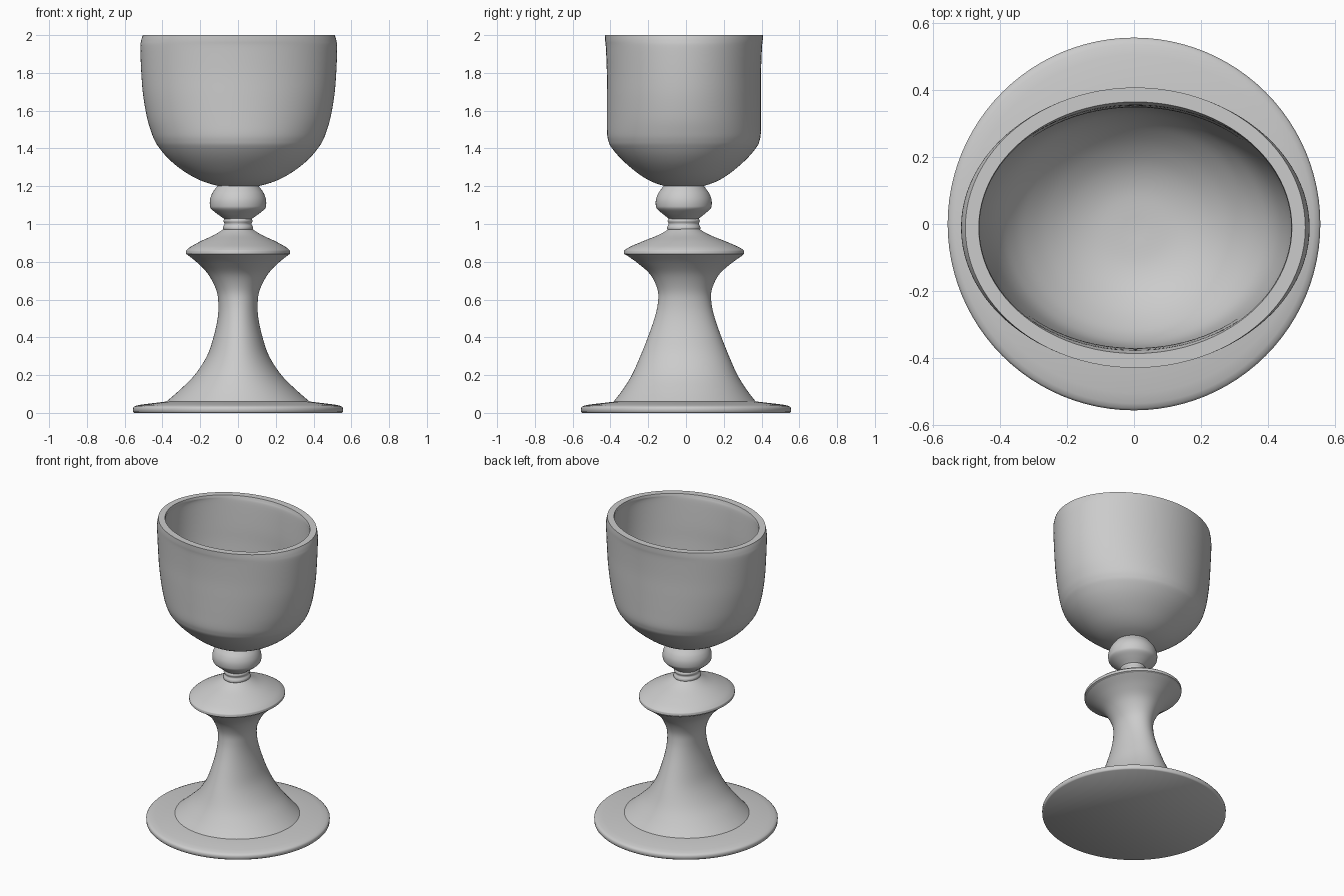
import bpy, bmesh, math

SEG = 96


def smooth_rows(rows, steps=5):
    """Catmull-Rom interpolation through a profile."""
    out = []
    for i in range(len(rows) - 1):
        p0, p1, p2, p3 = (rows[max(i - 1, 0)], rows[i], rows[i + 1],
                          rows[min(i + 2, len(rows) - 1)])
        for s in range(steps):
            t = s / steps
            out.append(tuple(0.5 * (2 * b + (c - a) * t + (2 * a - 5 * b + 4 * c - d) * t * t
                                    + (3 * b - a - 3 * c + d) * t ** 3)
                             for a, b, c, d in zip(p0, p1, p2, p3)))
    return out + [rows[-1]]


def loft(name, rows, cx=0.0, cy=0.0, angle=35):
    """Skin elliptical rings given as (z, x radius, y radius), capped at both ends."""
    bm = bmesh.new()
    rings = []
    for z, rx, ry in rows:
        rings.append([bm.verts.new((cx + rx * math.cos(2 * math.pi * k / SEG),
                                    cy + ry * math.sin(2 * math.pi * k / SEG), z))
                      for k in range(SEG)])
    for a, b in zip(rings, rings[1:]):
        for k in range(SEG):
            n = (k + 1) % SEG
            bm.faces.new((a[k], a[n], b[n], b[k]))
    bm.faces.new(rings[0][::-1])
    bm.faces.new(rings[-1])
    bmesh.ops.recalc_face_normals(bm, faces=bm.faces)
    me = bpy.data.meshes.new(name)
    bm.to_mesh(me)
    bm.free()
    ob = bpy.data.objects.new(name, me)
    bpy.context.collection.objects.link(ob)
    bpy.ops.object.select_all(action='DESELECT')
    ob.select_set(True)
    bpy.context.view_layer.objects.active = ob
    bpy.ops.object.shade_smooth_by_angle(angle=math.radians(angle))
    return ob


# Flat round foot with a softened edge
loft("foot", [(0, .55, .55), (.006, .556, .556), (.026, .557, .557), (.033, .551, .551),
              (.039, .537, .537), (.045, .505, .505), (.06, .38, .375)], angle=50)

# Flared stem, oval in section, up to the collar edge
stem = smooth_rows([(.055, .385, .38), (.12, .31, .33), (.2, .23, .28), (.3, .165, .235),
                    (.4, .13, .195), (.5, .108, .16), (.58, .104, .142), (.65, .115, .143),
                    (.73, .155, .18), (.79, .21, .245), (.835, .265, .308)])
loft("stem", stem, cy=-.007)

# Collar with a thin rim and a curved cone on top
collar = [(.835, .265, .308), (.842, .276, .318), (.858, .276, .318)]
collar += smooth_rows([(.86, .275, .317), (.88, .25, .285), (.91, .195, .215),
                       (.94, .13, .14), (.965, .088, .094), (.98, .07, .078)])
loft("collar", collar, cy=-.01)

# Small neck ring and barrel-shaped knob
loft("neck_ring", smooth_rows([(.965, .065, .075), (.972, .078, .087), (.985, .079, .087),
                               (1.0, .071, .08), (1.015, .077, .085), (1.025, .074, .082),
                               (1.035, .068, .073)]), cy=-.012)
loft("knob", smooth_rows([(1.022, .068, .072), (1.032, .08, .084), (1.055, .112, .113),
                          (1.08, .142, .141), (1.1, .149, .148), (1.13, .148, .147),
                          (1.16, .138, .136), (1.185, .122, .119), (1.205, .106, .104)]), cy=-.012)

# Oval bowl: rounded outer wall, flat lip, rounded inner wall
outer = smooth_rows([(1.195, .07, .07), (1.203, .115, .11), (1.225, .188, .172), (1.26, .26, .232),
                     (1.31, .332, .295), (1.36, .386, .347), (1.41, .426, .387), (1.44, .444, .4),
                     (1.48, .461, .407), (1.56, .485, .408), (1.68, .506, .408), (1.8, .516, .408),
                     (1.93, .521, .413), (1.97, .517, .417), (2.0, .508, .419)])
inner = smooth_rows([(1.985, .466, .372), (1.95, .472, .366), (1.8, .468, .36), (1.68, .457, .36),
                     (1.56, .434, .357), (1.48, .406, .348), (1.42, .37, .325), (1.37, .327, .29),
                     (1.32, .268, .24), (1.28, .198, .18), (1.257, .12, .11), (1.25, .02, .02)])
loft("bowl", outer + [(2.0, .468, .376)] + inner, cx=.004, cy=-.011)
